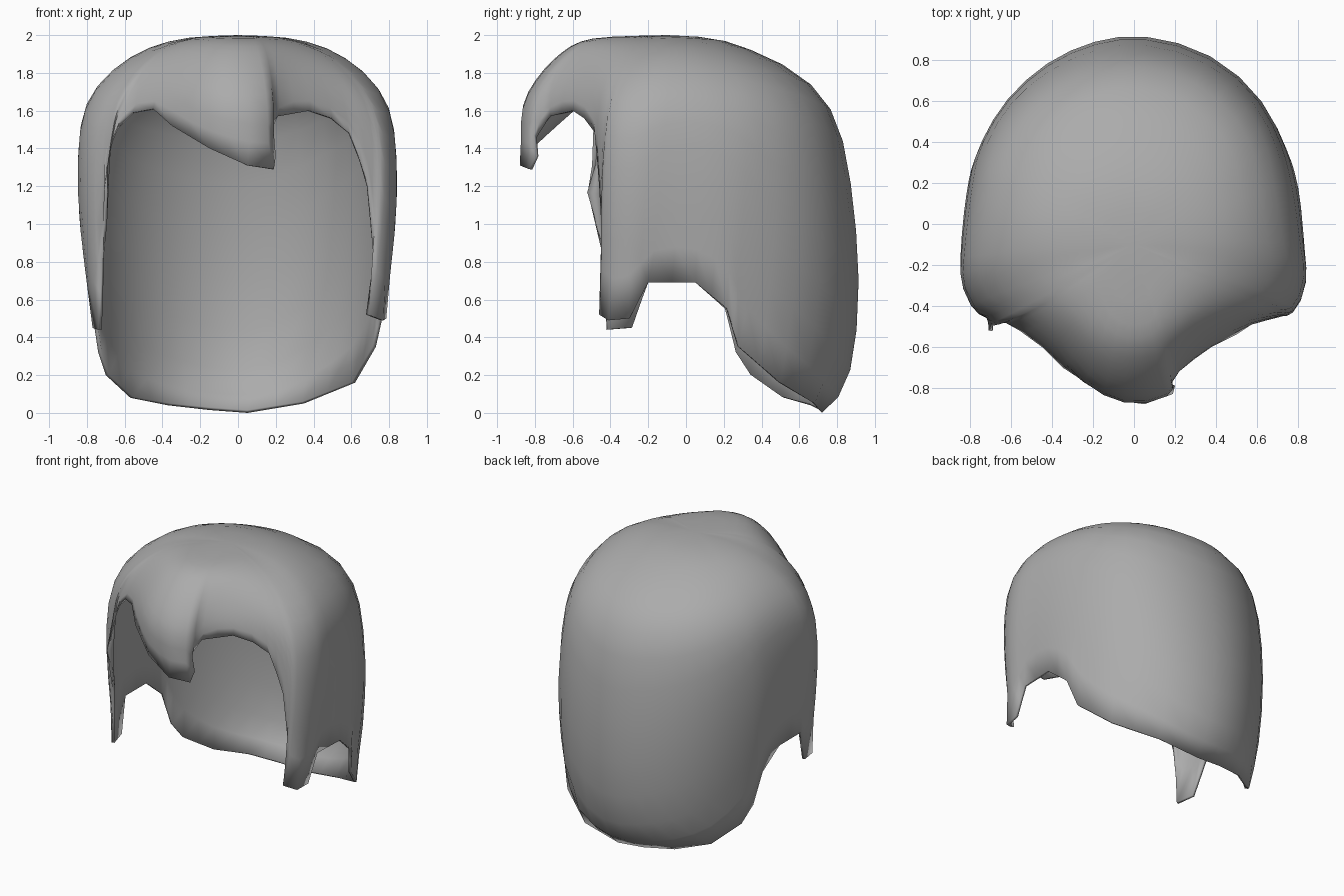
import bpy, bmesh, math
from mathutils import Vector

if "Cube" in bpy.data.objects:
    bpy.data.objects.remove(bpy.data.objects["Cube"])

CY = -0.1  # crown axis sits slightly forward

# Plan outline seen from above, anticlockwise from the front
PLAN = [(0, -.94), (.16, -.9), (.25, -.76), (.45, -.57), (.62, -.48), (.76, -.46), (.84, -.34),
        (.81, .08), (.73, .43), (.64, .62), (.48, .79), (.26, .89), (0, .935),
        (-.28, .88), (-.52, .74), (-.66, .59), (-.78, .35), (-.83, .07), (-.85, -.36),
        (-.76, -.46), (-.6, -.47), (-.4, -.66), (-.28, -.84)]

# Vertical profiles: height, then relative radius at the front, side and back
PROFILE = [(2.0, 0, 0, 0), (1.99, .49, .30, .26), (1.94, .67, .54, .37), (1.83, .82, .76, .66),
           (1.66, .97, .93, .82), (1.45, 1.01, .985, .91), (1.1, 1, 1, .96), (.75, 1, .965, 1),
           (.35, 1, .92, .985), (.1, 1, .88, .955), (0, 1, .84, .86)]

# Hem: fringe tip, right temple, right sideburn, right side, nape
HEM_RIGHT = [(.05, -.88, 1.31), (.19, -.83, 1.29), (.2, -.79, 1.36), (.16, -.79, 1.46),
             (.21, -.72, 1.57), (.38, -.6, 1.6), (.5, -.54, 1.56), (.59, -.48, 1.48),
             (.65, -.47, 1.33), (.69, -.46, 1.2), (.715, -.44, .85), (.69, -.46, .52),
             (.77, -.41, .49), (.785, -.3, .5), (.79, -.2, .69), (.8, .05, .69),
             (.775, .22, .55), (.73, .28, .35), (.62, .5, .16), (.35, .68, .05), (.05, .72, 0)]
# Nape, left side, left sideburn, left temple, fringe
HEM_LEFT = [(-.15, .71, .015), (-.37, .66, .04), (-.57, .52, .08), (-.7, .35, .2),
            (-.74, .27, .32), (-.775, .21, .55), (-.8, .05, .69), (-.8, -.2, .69),
            (-.77, -.29, .45), (-.74, -.42, .44), (-.715, -.44, .83), (-.71, -.52, 1.17),
            (-.69, -.47, 1.32), (-.65, -.47, 1.49), (-.56, -.52, 1.59), (-.45, -.6, 1.61),
            (-.35, -.7, 1.52), (-.15, -.83, 1.4)]


def angle(x, y):
    return math.atan2(x, -(y - CY)) % math.tau


def lerp_table(table, k):
    for a, b in zip(table, table[1:]):
        if a[0] <= k <= b[0]:
            f = (k - a[0]) / max(b[0] - a[0], 1e-6)
            return a[1] + (b[1] - a[1]) * f
    return table[-1][1]


polar = sorted((angle(x, y), math.hypot(x, y - CY)) for x, y in PLAN)
polar.append((math.tau, polar[0][1]))
height_to_t = sorted((p[0], i) for i, p in enumerate(PROFILE))


def plan_radius(th, window):
    """Plan radius averaged over a window of angles."""
    return sum(lerp_table(polar, (th + k * window / 4) % math.tau) for k in range(-4, 5)) / 9


def surface(th, t):
    i = min(int(t), len(PROFILE) - 2)
    z, front, side, back = (a + (b - a) * (t - i) for a, b in zip(PROFILE[i], PROFILE[i + 1]))
    c = math.cos(th)
    f = side + ((front if c > 0 else back) - side) * c * c
    # the temples are soft near the crown and crisper lower down
    window = .1 + .35 * max(0, min(1, (5 - t) / 3))
    r = plan_radius(th, window) * f
    return Vector((r * math.sin(th), CY - r * c, z))


# Split long hem segments so columns are evenly spread
raw = [Vector(p) for p in HEM_RIGHT + HEM_LEFT]
hem = []
for a, b in zip(raw, raw[1:] + raw[:1]):
    hem.append(a)
    if (b - a).length > .2:
        hem.append((a + b) / 2)

# Hair shell: columns run from the crown down to the hem
RINGS = 14
bm = bmesh.new()
crown = bm.verts.new((0, CY, 2))
cols = []
for i, h in enumerate(hem):
    th_end = angle(h.x, h.y)
    th_start = .65 * th_end + .35 * math.tau * (i + .5) / len(hem)
    t_end = lerp_table(height_to_t, h.z)
    fix = h - surface(th_end, t_end)
    power = 7 if h.y > .2 else 3  # the nape tucks in only at the very end
    col = []
    for j in range(1, RINGS + 1):
        u = j / RINGS
        p = surface(th_start + (th_end - th_start) * u * u, t_end * u) + fix * u ** power
        col.append(bm.verts.new(p))
    cols.append(col)
for a, b in zip(cols, cols[1:] + cols[:1]):
    bm.faces.new((crown, a[0], b[0]))
    for j in range(RINGS - 1):
        bm.faces.new((a[j], a[j + 1], b[j + 1], b[j]))

# Relax the interior without shrinking it (alternate smoothing and inflating)
inner = [v for v in bm.verts if not v.is_boundary and v is not crown]
for factor in (.5, -.51) * 8 + (.3,):
    moved = {}
    for v in inner:
        near = [e.other_vert(v).co for e in v.link_edges]
        moved[v] = v.co.lerp(sum(near, Vector()) / len(near), factor)
    for v, co in moved.items():
        v.co = co

mesh = bpy.data.meshes.new("hair_shell")
bm.to_mesh(mesh)
bm.free()
hair = bpy.data.objects.new("hair_shell", mesh)
bpy.context.collection.objects.link(hair)

# Dark grey colour
grey = bpy.data.materials.new("dark_grey")
grey.diffuse_color = (.41, .41, .41, 1)
grey.use_nodes = True
grey.node_tree.nodes["Principled BSDF"].inputs["Base Color"].default_value = grey.diffuse_color
mesh.materials.append(grey)

# Thin rim thickness, growing inward
solid = hair.modifiers.new("thickness", 'SOLIDIFY')
solid.thickness = .02
solid.offset = -1

bpy.context.view_layer.objects.active = hair
hair.select_set(True)
bpy.ops.object.shade_smooth_by_angle(angle=math.radians(60))
